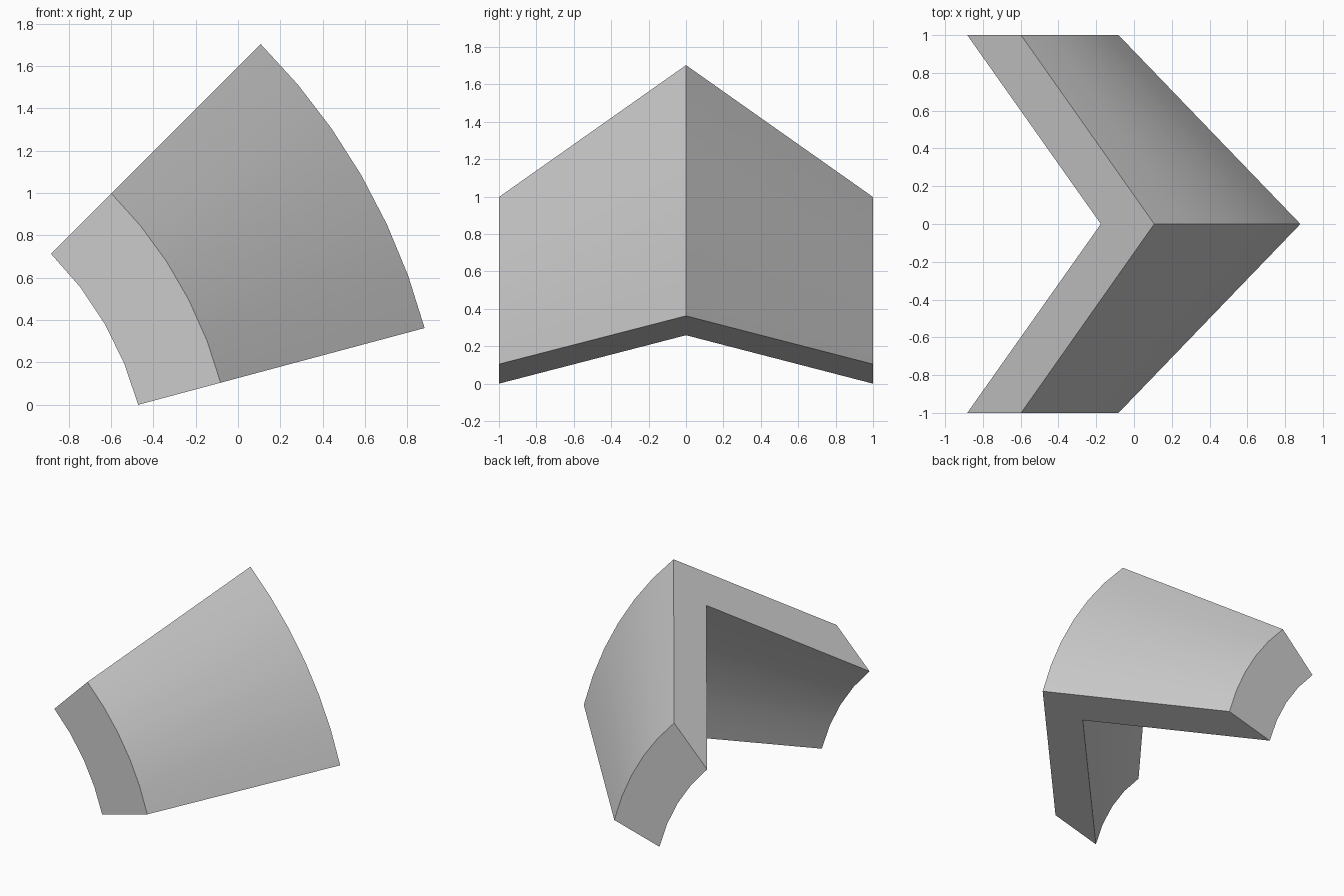
import bpy, bmesh, math

cube = bpy.data.objects.get("Cube")
if cube:
    bpy.data.objects.remove(cube, do_unlink=True)

# Arc centre of the sweep, and its angular limits
CX, CZ = -2.007, -0.4115
START, END = math.radians(15), math.radians(45)

grey = bpy.data.materials.new("light grey")
grey.use_nodes = True
colour = (0.6, 0.6, 0.6, 1)
grey.diffuse_color = colour
grey.node_tree.nodes["Principled BSDF"].inputs["Base Color"].default_value = colour

bm = bmesh.new()


def arc(radius, y, steps):
    """Vertices along one corner of the swept section."""
    verts = []
    for i in range(steps + 1):
        a = START + (END - START) * i / steps
        verts.append(bm.verts.new((CX + radius * math.cos(a), y, CZ + radius * math.sin(a))))
    return verts


def stitch(a, b):
    """Fill the strip between two arcs that may differ in step count."""
    i = j = 0
    while i < len(a) - 1 or j < len(b) - 1:
        next_a = (i + 1) / (len(a) - 1)
        next_b = (j + 1) / (len(b) - 1)
        if next_a <= next_b:
            bm.faces.new((a[i], a[i + 1], b[j]))
            i += 1
        else:
            bm.faces.new((a[i], b[j + 1], b[j]))
            j += 1


# Half of the chevron section: ridge, outer rim, inner rim, valley
ridge = arc(2.99, 0, 6)
outer_rim = arc(1.993, -1, 5)
inner_rim = arc(1.59, -1, 4)
valley = arc(2.59, 0, 6)
stitch(ridge, outer_rim)
stitch(outer_rim, inner_rim)
stitch(inner_rim, valley)

# Flat end caps
for k in (0, -1):
    bm.faces.new([ring[k] for ring in (ridge, outer_rim, inner_rim, valley)])

# Mirror the other half and weld along the middle
copy = bmesh.ops.duplicate(bm, geom=bm.verts[:] + bm.edges[:] + bm.faces[:])
for v in copy["geom"]:
    if isinstance(v, bmesh.types.BMVert):
        v.co.y = -v.co.y
bmesh.ops.remove_doubles(bm, verts=bm.verts[:], dist=0.0001)
bmesh.ops.dissolve_limit(bm, angle_limit=0.001, verts=bm.verts[:],
                         edges=[e for e in bm.edges if all(abs(abs(v.co.y) - 1) < 0.001 for v in e.verts)])
bmesh.ops.recalc_face_normals(bm, faces=bm.faces[:])

mesh = bpy.data.meshes.new("chevron_ring_segment")
bm.to_mesh(mesh)
bm.free()
mesh.materials.append(grey)
segment = bpy.data.objects.new("chevron_ring_segment", mesh)
bpy.context.collection.objects.link(segment)

# Smooth curved faces, crisp edges
bpy.ops.object.select_all(action="DESELECT")
segment.select_set(True)
bpy.context.view_layer.objects.active = segment
bpy.ops.object.shade_smooth_by_angle(angle=math.radians(30))
